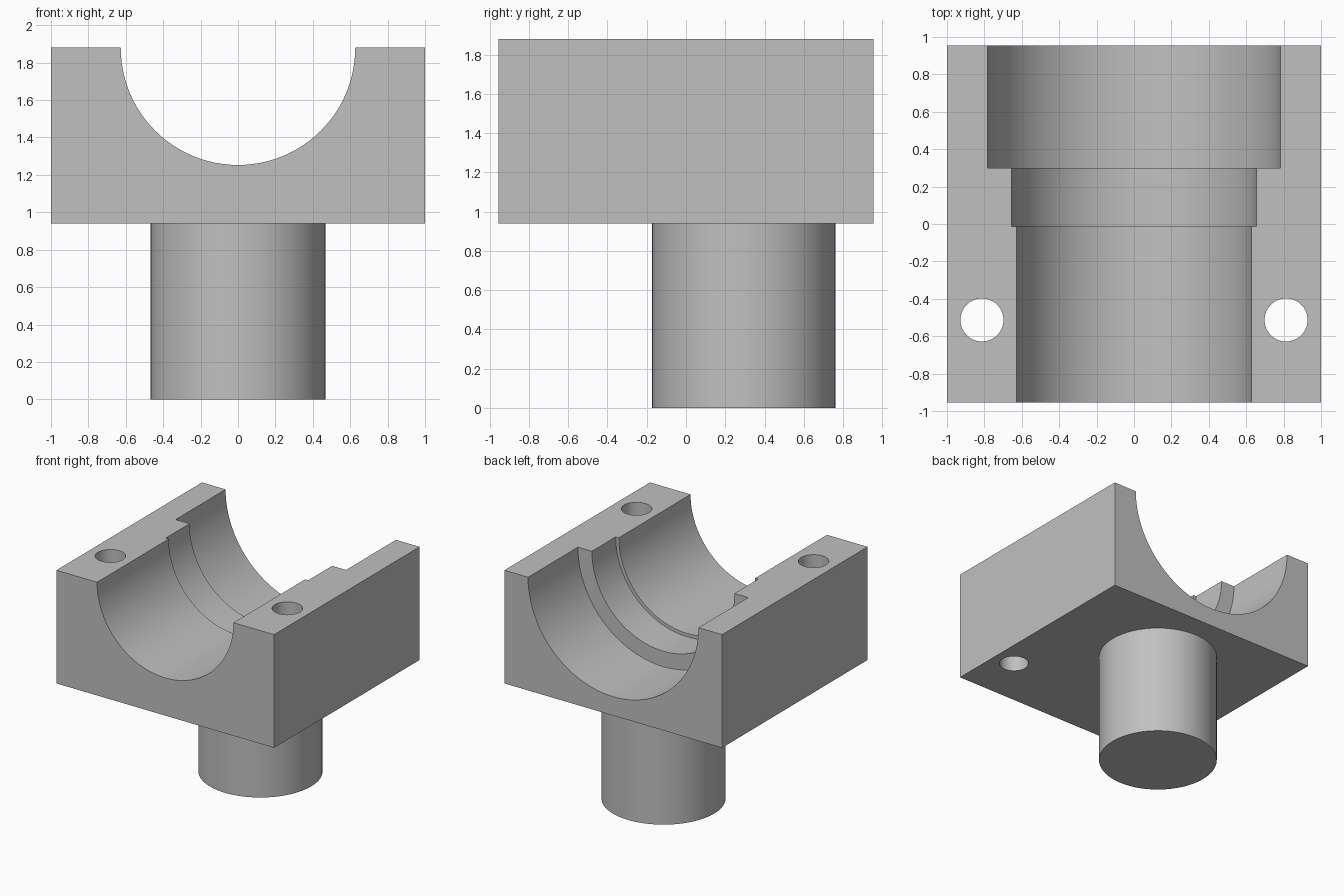
import bpy
import bmesh
import math
from mathutils import Matrix

cube = bpy.data.objects.get("Cube")
if cube:
    bpy.data.objects.remove(cube, do_unlink=True)

HALF_DEPTH = 0.955
BOTTOM, TOP = 0.94, 1.88
SEGMENTS = 96

grey = bpy.data.materials.new("plain grey")
grey.use_nodes = True
colour = (0.53, 0.53, 0.53, 1)
grey.diffuse_color = colour
grey.node_tree.nodes["Principled BSDF"].inputs["Base Color"].default_value = colour


def make_object(name, bm):
    bmesh.ops.recalc_face_normals(bm, faces=bm.faces)
    mesh = bpy.data.meshes.new(name)
    bm.to_mesh(mesh)
    bm.free()
    mesh.materials.append(grey)
    obj = bpy.data.objects.new(name, mesh)
    bpy.context.collection.objects.link(obj)
    return obj


def turned(name, profile, matrix):
    """Solid of revolution about local z from (radius, height) pairs."""
    bm = bmesh.new()
    rings = []
    for radius, height in profile:
        ring = []
        for i in range(SEGMENTS):
            a = math.tau * i / SEGMENTS
            ring.append(bm.verts.new((radius * math.cos(a), radius * math.sin(a), height)))
        rings.append(ring)
    for low, high in zip(rings, rings[1:]):
        for i in range(SEGMENTS):
            j = (i + 1) % SEGMENTS
            bm.faces.new((low[i], low[j], high[j], high[i]))
    bm.faces.new(rings[0])
    bm.faces.new(rings[-1])
    bm.transform(matrix)
    return make_object(name, bm)


def smooth(obj):
    bpy.ops.object.select_all(action="DESELECT")
    obj.select_set(True)
    bpy.context.view_layer.objects.active = obj
    bpy.ops.object.shade_smooth_by_angle(angle=math.radians(30))


# Bearing block
bm = bmesh.new()
bmesh.ops.create_cube(bm, size=1)
bm.transform(Matrix.Translation((0, 0, (BOTTOM + TOP) / 2))
             @ Matrix.Diagonal((2, 2 * HALF_DEPTH, TOP - BOTTOM, 1)))
block = make_object("bearing_block", bm)

# Stepped half-round channel, widening towards the back
bore = [(0.627, -1.1), (0.627, -0.013), (0.655, -0.013), (0.655, 0.3),
        (0.783, 0.3), (0.783, 1.1)]
cutters = [turned("channel_cutter", bore,
                  Matrix.Translation((0, 0, TOP)) @ Matrix.Rotation(-math.pi / 2, 4, "X"))]

# Vertical bolt holes near the front
for side, name in ((1, "left"), (-1, "right")):
    cutters.append(turned(name + "_bolt_hole_cutter",
                          [(0.115, BOTTOM - 0.1), (0.115, TOP + 0.1)],
                          Matrix.Translation((side * 0.813, -0.513, 0))))

# Cut the block
bpy.context.view_layer.objects.active = block
for cutter in cutters:
    cutter.hide_render = True
    cut = block.modifiers.new(cutter.name, "BOOLEAN")
    cut.operation = "DIFFERENCE"
    cut.solver = "EXACT"
    cut.object = cutter
    bpy.ops.object.modifier_apply(modifier=cut.name)
    bpy.data.objects.remove(cutter, do_unlink=True)
smooth(block)

# Round mounting post under the block, set towards the back
post = turned("mounting_post", [(0.467, 0), (0.467, BOTTOM)],
              Matrix.Translation((0, 0.295, 0)))
smooth(post)
